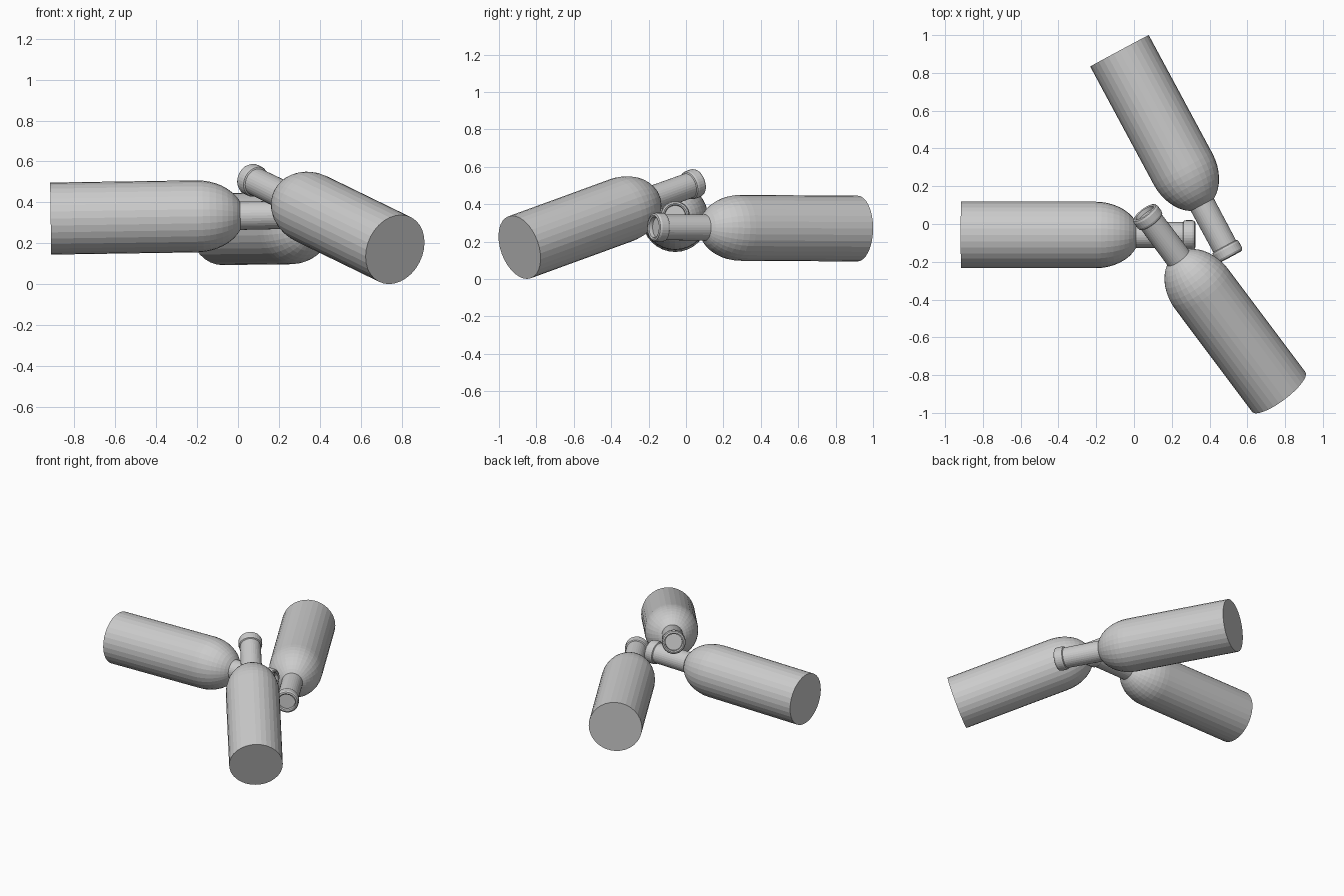
import bpy, bmesh
from math import sin, cos, pi
from mathutils import Vector

if "Cube" in bpy.data.objects:
    bpy.data.objects.remove(bpy.data.objects["Cube"])

SIDES = 32
R, BODY, DOME = 0.176, 0.71, 0.235      # body radius, straight length, shoulder height
NECK_R, LIP_R = 0.068, 0.078
LIP_START, LENGTH = 1.175, 1.24


def bottle_profile():
    # base and straight body
    pts = [(0, 0), (R, 0), (R, BODY)]
    # elliptical shoulder down to the neck radius
    end = 1.165
    pts += [(R * cos(end * i / 8), BODY + DOME * sin(end * i / 8)) for i in range(1, 9)]
    # neck, rounded lip and shallow mouth
    pts += [(NECK_R, LIP_START), (LIP_R - 0.003, LIP_START + 0.004),
            (LIP_R, LIP_START + 0.015), (LIP_R, LENGTH - 0.015),
            (LIP_R - 0.005, LENGTH - 0.004), (LIP_R - 0.014, LENGTH),
            (0.056, LENGTH - 0.004), (0.054, LENGTH - 0.025), (0, LENGTH - 0.025)]
    return pts


def make_bottle(name, base, tip):
    bm = bmesh.new()
    rings = []
    for r, z in bottle_profile():
        if r == 0:
            rings.append([bm.verts.new((0, 0, z))])
        else:
            rings.append([bm.verts.new((r * cos(2 * pi * i / SIDES), r * sin(2 * pi * i / SIDES), z))
                          for i in range(SIDES)])
    for a, b in zip(rings, rings[1:]):
        for i in range(SIDES):
            j = (i + 1) % SIDES
            if len(a) == 1:
                bm.faces.new((a[0], b[j], b[i]))
            elif len(b) == 1:
                bm.faces.new((a[i], a[j], b[0]))
            else:
                bm.faces.new((a[i], a[j], b[j], b[i]))
    bmesh.ops.recalc_face_normals(bm, faces=bm.faces[:])
    mesh = bpy.data.meshes.new(name)
    bm.to_mesh(mesh)
    bm.free()
    ob = bpy.data.objects.new(name, mesh)
    bpy.context.collection.objects.link(ob)
    # lay the bottle along its base-to-mouth direction
    ob.location = base
    ob.rotation_mode = 'QUATERNION'
    ob.rotation_quaternion = (Vector(tip) - Vector(base)).to_track_quat('Z', 'Y')


# three bottles with crossing necks
make_bottle("left_bottle", (-0.915, -0.058, 0.321), (0.325, -0.058, 0.340))
make_bottle("back_bottle", (-0.077, 0.917, 0.270), (0.508, -0.170, 0.277))
make_bottle("front_bottle", (0.767, -0.890, 0.170), (0.056, 0.059, 0.516))
